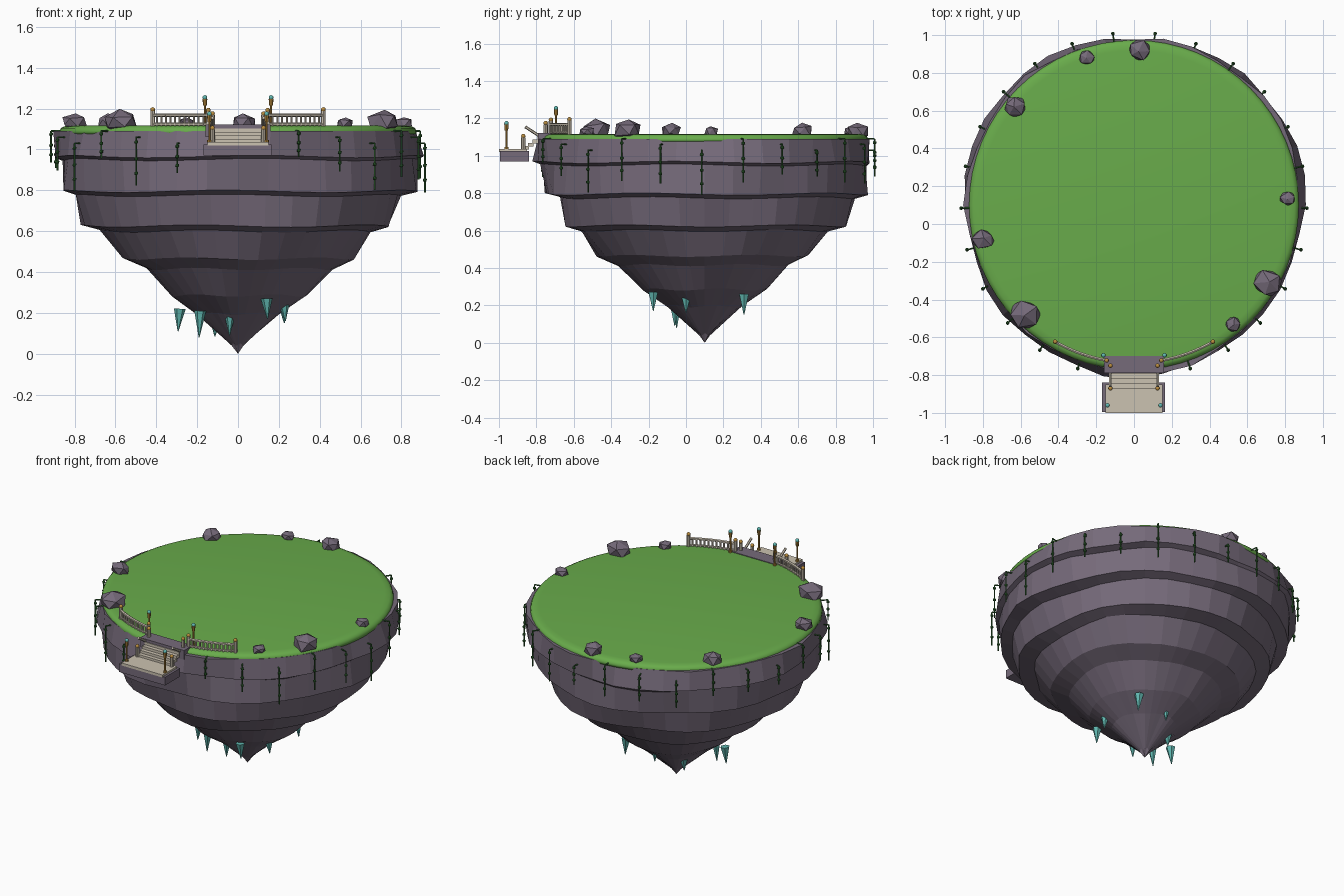
import bpy, bmesh, math, random
from mathutils import Vector, Matrix

random.seed(7)
cube = bpy.data.objects.get("Cube")
if cube:
    bpy.data.objects.remove(cube, do_unlink=True)

CY = 0.1      # island centre along y
TOP = 1.117   # lawn height


def material(name, rgb):
    m = bpy.data.materials.new(name)
    m.use_nodes = True
    m.diffuse_color = (*rgb, 1)
    m.node_tree.nodes["Principled BSDF"].inputs["Base Color"].default_value = (*rgb, 1)
    return m


ROCK = material("purple rock", (0.18, 0.145, 0.195))
GRASS = material("grass green", (0.14, 0.41, 0.07))
STONE = material("cream stone", (0.60, 0.54, 0.44))
GOLD = material("gold", (0.50, 0.27, 0.05))
TEAL = material("teal crystal", (0.12, 0.48, 0.44))
VINE = material("vine green", (0.03, 0.13, 0.03))


def finish(name, bm, mat, smooth=False):
    bmesh.ops.recalc_face_normals(bm, faces=bm.faces)
    me = bpy.data.meshes.new(name)
    bm.to_mesh(me)
    bm.free()
    me.materials.append(mat)
    ob = bpy.data.objects.new(name, me)
    bpy.context.collection.objects.link(ob)
    if smooth:
        for p in me.polygons:
            p.use_smooth = True
    return ob


def add_box(bm, lo, hi):
    lo, hi = Vector(lo), Vector(hi)
    mat = Matrix.Translation((lo + hi) / 2) @ Matrix.Diagonal((*(hi - lo), 1))
    bmesh.ops.create_cube(bm, size=1, matrix=mat)


def add_rod(bm, a, b, r1, r2=None, sides=8):
    a, b = Vector(a), Vector(b)
    d = b - a
    mat = Matrix.Translation((a + b) / 2) @ d.to_track_quat("Z", "Y").to_matrix().to_4x4()
    bmesh.ops.create_cone(bm, cap_ends=True, segments=sides, radius1=r1,
                          radius2=r1 if r2 is None else r2, depth=d.length, matrix=mat)


def add_ball(bm, c, r, sub=1):
    bmesh.ops.create_icosphere(bm, subdivisions=sub, radius=r, matrix=Matrix.Translation(c))


def lathe(bm, profile, sides, warp=lambda i, a, r, z: (r, z)):
    # revolve (radius, height) pairs; ends with radius 0 become poles
    rings = []
    for i, (r, z) in enumerate(profile):
        ring = []
        for k in range(1 if r == 0 else sides):
            a = math.tau * k / sides
            rr, zz = warp(i, a, r, z) if r else (0, z)
            ring.append(bm.verts.new((rr * math.sin(a), min(CY - rr * math.cos(a), 1), zz)))
        rings.append(ring)
    for lo, hi in zip(rings, rings[1:]):
        for k in range(sides):
            quad = [lo[k % len(lo)], lo[(k + 1) % len(lo)], hi[(k + 1) % len(hi)], hi[k % len(hi)]]
            bm.faces.new(list(dict.fromkeys(quad)))


def rim(deg, r, z):
    # point on the island edge, angle measured from the front
    a = math.radians(deg)
    return Vector((r * math.sin(a), CY - r * math.cos(a), z))


# Terraced floating rock
def rough(i, a, r, z):
    wave = 0.013 * math.sin(3 * a + i) + 0.010 * math.sin(7 * a + 2 * (i // 2))
    lift = 0.006 * math.sin(5 * a + i // 2) if i > 1 else 0
    return r * (1 + wave + random.uniform(-0.008, 0.008)), z + lift


bm = bmesh.new()
lathe(bm, [(0, 1.085), (0.885, 1.09), (0.9, 0.965), (0.868, 0.95), (0.862, 0.795),
           (0.79, 0.775), (0.75, 0.625), (0.66, 0.6), (0.565, 0.465), (0.455, 0.415),
           (0.33, 0.285), (0.2, 0.195), (0.03, 0.045), (0, 0)], 36, rough)
finish("island_rock", bm, ROCK)

# Lawn with a rounded edge
bm = bmesh.new()
lathe(bm, [(0, TOP), (0.82, TOP), (0.85, 1.113), (0.867, 1.104), (0.873, 1.09), (0.873, 1.075),
           (0, 1.075)], 64)
lawn = finish("lawn", bm, GRASS, smooth=True)

# Boulders around the edge
for n, (x, y, r) in enumerate([(-.25, .88, .045), (.03, .92, .066), (-.63, .62, .064),
                               (-.8, -.08, .062), (-.575, -.48, .086), (.815, .135, .045),
                               (.71, -.31, .086), (.525, -.53, .045)]):
    bm = bmesh.new()
    turn = Matrix.Rotation(random.uniform(0, 6), 4, "Z")
    bmesh.ops.create_icosphere(bm, subdivisions=1, radius=r,
                               matrix=Matrix.Translation((x, y, 1.12 + r * 0.2))
                               @ Matrix.Diagonal((1, 0.9, 0.7, 1)) @ turn)
    for v in bm.verts:
        v.co += Vector([random.uniform(-0.1, 0.1) * r for _ in range(3)])
    finish(f"boulder_{n + 1}", bm, ROCK)

# Hanging vines with leaf clumps
bm = bmesh.new()
for n in range(24):
    deg = 19 + 14 * n
    start = 1.09 - 0.03 * (n % 3)
    end = start - random.uniform(0.12, 0.24)
    r = 0.915
    add_rod(bm, rim(deg, r, start), rim(deg, r, end), 0.0045, sides=5)
    add_rod(bm, rim(deg, 0.86, start), rim(deg, r, start), 0.0045, sides=5)
    for t in (0.1, 0.45, 0.75):
        add_ball(bm, rim(deg, r, start + (end - start) * t), 0.011)
finish("vines", bm, VINE)

# Crystals hanging under the rock
bm = bmesh.new()
for x, y, top, tip in [(.22, .31, .26, .15), (.01, .31, .27, .16), (.225, 0, .25, .16),
                       (.14, -.175, .27, .17), (-.04, -.06, .2, .09), (-.185, -.05, .21, .08),
                       (-.285, 0, .22, .11), (-.11, .18, .17, .085)]:
    add_rod(bm, (x * 1.03, y, tip), (x, y, top), 0.002, 0.029, sides=6)
finish("crystals", bm, TEAL)

# Landing, lower platform and steps
bm = bmesh.new()
add_box(bm, (-0.17, -0.995, 0.97), (0.165, -0.84, 1.025))
finish("platform_base", bm, ROCK)
bm = bmesh.new()
add_box(bm, (-0.16, -0.79, 1.06), (0.16, -0.7, 1.121))
finish("landing_rock", bm, ROCK)
bm = bmesh.new()
add_box(bm, (-0.15, -1.0, 1.02), (0.15, -0.85, 1.037))
finish("platform_paving", bm, STONE)
bm = bmesh.new()
for i in range(5):
    y, z = -0.87 + i * 0.025, 1.052 + i * 0.017
    add_box(bm, (-0.125, y, z - 0.02), (0.125, y + 0.03, z))
finish("steps", bm, STONE)

# Railings, posts and lamps, mirrored left and right
for side, s in (("left", 1), ("right", -1)):
    bm, caps = bmesh.new(), bmesh.new()
    arc = [rim(s * (10 + 20 * i / 12), 0.835, 0) for i in range(13)]
    for a, b in zip(arc, arc[1:]):
        for z, r in ((1.124, 0.007), (1.167, 0.009)):
            add_rod(bm, a + Vector((0, 0, z)), b + Vector((0, 0, z)), r, sides=6)
    for p in arc[1:-1]:
        add_rod(bm, (p.x, p.y, 1.115), (p.x, p.y, 1.165), 0.006, sides=6)
    posts = [(arc[0].x, arc[0].y, 1.11, 1.185), (arc[-1].x, arc[-1].y, 1.11, 1.188),
             (s * 0.125, -0.75, 1.08, 1.168), (s * 0.125, -0.87, 1.03, 1.098)]
    for x, y, lo, hi in posts:
        add_rod(bm, (x, y, lo), (x, y, hi), 0.0115)
        add_ball(caps, (x, y, hi + 0.007), 0.012, 2)
    # tilted handrail
    add_rod(bm, (s * 0.125, -0.86, 1.155), (s * 0.125, -0.775, 1.1), 0.008, sides=6)
    finish(f"railing_{side}", bm, STONE)
    finish(f"post_caps_{side}", caps, GOLD, smooth=True)

    lamp, gems = bmesh.new(), bmesh.new()
    for x, y, z in ((s * 0.162, -0.695, 1.115), (s * 0.14, -0.96, 1.035)):
        add_rod(lamp, (x, y, z), (x, y, z + 0.012), 0.011)
        add_rod(lamp, (x, y, z), (x, y, z + 0.105), 0.005)
        add_rod(lamp, (x, y, z + 0.1), (x, y, z + 0.132), 0.009, 0.012)
        add_ball(gems, (x, y, z + 0.139), 0.012, 2)
    finish(f"lamps_{side}", lamp, GOLD)
    finish(f"lamp_gems_{side}", gems, TEAL, smooth=True)
